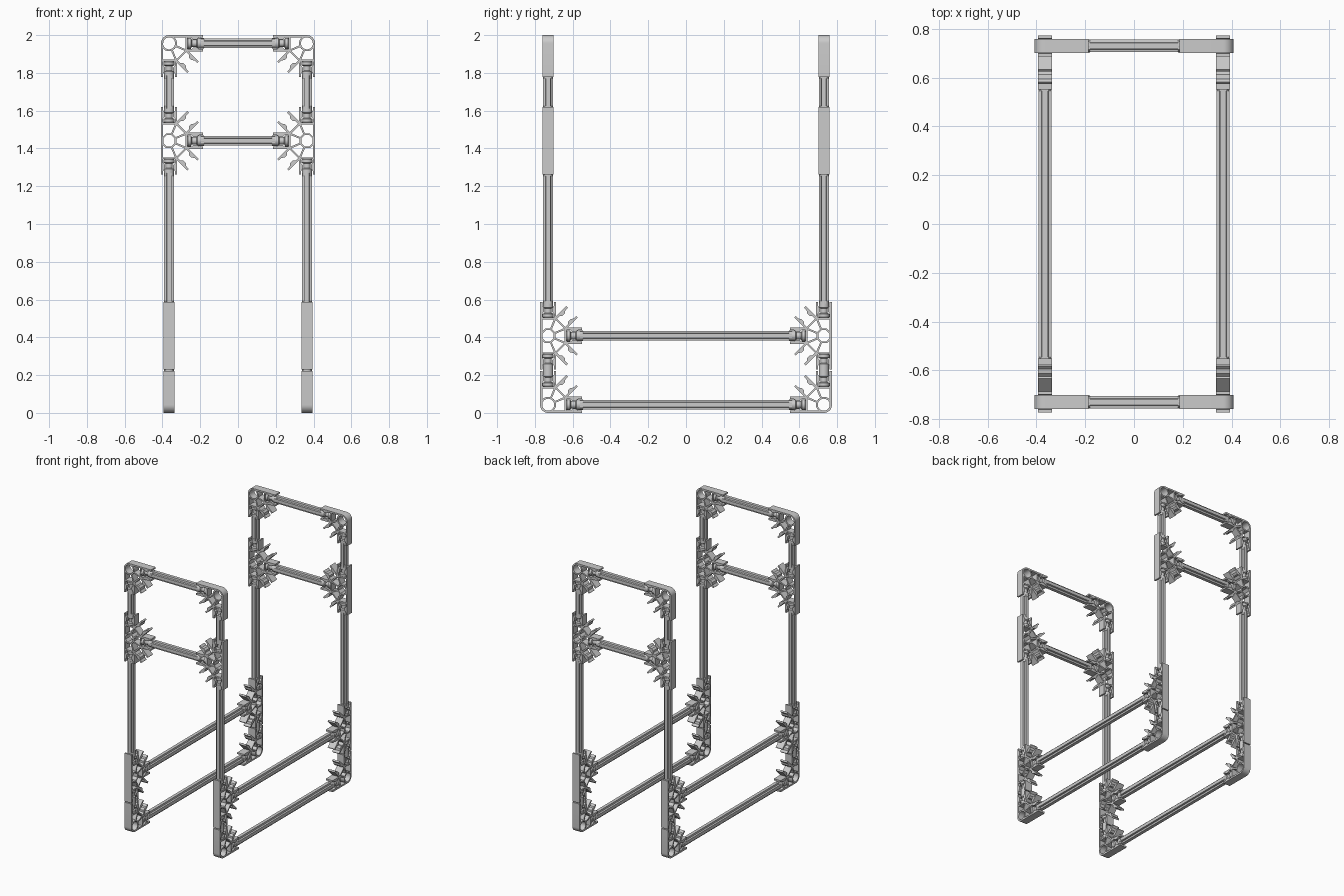
import bpy, bmesh, math
from mathutils import Vector, Matrix

if "Cube" in bpy.data.objects:
    bpy.data.objects.remove(bpy.data.objects["Cube"])

S = 0.365                      # hub spacing unit
R2 = math.sqrt(2)
X, Y = S, 2 * S
Z0 = 0.043
Z1, Z2, Z3 = Z0 + S, Z0 + S + 2 * R2 * S, Z0 + S + 3 * R2 * S
DEPTH = 0.0285                 # half depth of a connector
T = 0.006                      # half thickness of its walls
APO, OFF, TIP = 0.092, 0.037, 0.179


def prism(bm, pts, h):
    """Extrude a flat outline to z = -h..h."""
    a = [bm.verts.new((p[0], p[1], -h)) for p in pts]
    b = [bm.verts.new((p[0], p[1], h)) for p in pts]
    n = len(pts)
    bm.faces.new(a[::-1])
    bm.faces.new(b)
    for i in range(n):
        j = (i + 1) % n
        bm.faces.new((a[i], a[j], b[j], b[i]))


def strip(bm, p, q, t, h):
    """Straight wall between two points."""
    p, q = Vector(p), Vector(q)
    d = (q - p).normalized()
    n = Vector((-d.y, d.x)) * t
    prism(bm, [p - n, q - n, q + n, p + n], h)


def ring(bm, ro, ri, n, turn, h):
    """Open tube wall of n sides."""
    loops = []
    for r, z in ((ro, -h), (ro, h), (ri, h), (ri, -h)):
        loops.append([bm.verts.new((r * math.cos(turn + i * math.tau / n),
                                    r * math.sin(turn + i * math.tau / n), z)) for i in range(n)])
    for k in range(4):
        a, b = loops[k], loops[(k + 1) % 4]
        for i in range(n):
            j = (i + 1) % n
            bm.faces.new((a[i], a[j], b[j], b[i]))


def polar(r, deg):
    a = math.radians(deg)
    return Vector((r * math.cos(a), r * math.sin(a)))


def finish(bm, name, matrix):
    bm.transform(matrix)
    bmesh.ops.recalc_face_normals(bm, faces=bm.faces)
    me = bpy.data.meshes.new(name)
    bm.to_mesh(me)
    bm.free()
    ob = bpy.data.objects.new(name, me)
    bpy.context.collection.objects.link(ob)
    bpy.ops.object.select_all(action='DESELECT')
    ob.select_set(True)
    bpy.context.view_layer.objects.active = ob
    bpy.ops.object.shade_smooth_by_angle(angle=math.radians(30))
    return ob


def connector(name, centre, u, v, corner):
    """Clip connector lying in the plane of u (inward) and v."""
    bm = bmesh.new()
    clips = (0, 45, 90) if corner else (-90, -45, 0, 45, 90)
    rv = APO / math.cos(math.pi / 8)
    # hub
    if corner:
        ring(bm, 0.042, 0.032, 24, 0, DEPTH)
    else:
        ring(bm, 0.042, 0.032, 8, math.pi / 8, DEPTH)
    # outer wall
    if corner:
        arc = [180 + 90 * i / 8 for i in range(9)]
        o, i_ = OFF + T, OFF - T
        outline = ([Vector((-o, TIP))] + [polar(o, a) for a in arc] + [Vector((TIP, -o)), Vector((TIP, -i_))]
                   + [polar(i_, a) for a in reversed(arc)] + [Vector((-i_, TIP))])
        prism(bm, outline, DEPTH)
    else:
        strip(bm, (-OFF, -TIP), (-OFF, TIP), T, DEPTH)
    # spokes between the clips
    for a in clips[:-1]:
        strip(bm, polar(0.037, a + 22.5), polar(rv, a + 22.5), 0.005, DEPTH - 0.002)
    for a in clips:
        # slot floor
        strip(bm, polar(rv, a - 22.5), polar(rv, a + 22.5), 0.005, DEPTH - 0.001)
        # two gripping prongs, each with an inner bump
        d = polar(1, a)
        n = Vector((-d.y, d.x))
        for s in (-1, 1):
            prof = [(APO - 0.004, OFF + T), (TIP, OFF + T), (TIP, OFF - T), (0.160, OFF - T),
                    (0.146, 0.021), (0.128, 0.021), (0.118, OFF - T), (APO - 0.004, OFF - T)]
            prism(bm, [d * p + n * (q * s) for p, q in prof], DEPTH - 0.0005)
    w = u.cross(v)
    m = Matrix((u, v, w)).transposed().to_4x4()
    finish(bm, name, Matrix.Translation(centre) @ m)


def rod(name, a, b):
    """Ribbed rod with knobbed ends between two hub centres."""
    a, b = Vector(a), Vector(b)
    L = (b - a).length
    bm = bmesh.new()
    N = 16
    end = min(0.185, L / 2 + 0.001)
    prof = [(0.095, 0.024), (0.099, 0.029), (0.116, 0.029), (0.121, 0.019),
            (0.145, 0.019), (0.150, 0.027), (end, 0.027)]
    for side in (-1, 1):
        loops = [[bm.verts.new((r * math.cos(i * math.tau / N), r * math.sin(i * math.tau / N),
                                side * (L / 2 - d))) for i in range(N)] for d, r in prof]
        for p, q in zip(loops, loops[1:]):
            for i in range(N):
                j = (i + 1) % N
                bm.faces.new((p[i], p[j], q[j], q[i]))
        bm.faces.new(loops[0])
        bm.faces.new(loops[-1])
    # grooved body with a cross section
    if L > 0.4:
        g, r = 0.012, 0.026
        quarter = [Vector((r, -g)), Vector((r, g)), Vector((0.014, 0.014))]
        section = []
        for k in range(4):
            c, s = math.cos(k * math.pi / 2), math.sin(k * math.pi / 2)
            section += [(p.x * c - p.y * s, p.x * s + p.y * c) for p in quarter]
        prism(bm, section, L / 2 - 0.17)
    rot = (b - a).to_track_quat('Z', 'Y').to_matrix().to_4x4()
    finish(bm, name, Matrix.Translation((a + b) / 2) @ rot)


UP = Vector((0, 0, 1))
for sy in (-1, 1):
    for sx in (-1, 1):
        ux, uy = Vector((-sx, 0, 0)), Vector((0, -sy, 0))
        x, y = sx * X, sy * Y
        # end frames: connectors facing along x
        connector("upper_corner_connector", (x, y, Z3), ux, -UP, True)
        connector("upper_side_connector", (x, y, Z2), ux, UP, False)
        # base frames: connectors facing along y
        connector("lower_side_connector", (x, y, Z1), uy, UP, False)
        connector("base_corner_connector", (x, y, Z0), uy, UP, True)
        # uprights
        rod("base_upright_rod", (x, y, Z0), (x, y, Z1))
        rod("long_upright_rod", (x, y, Z1), (x, y, Z2))
        rod("top_upright_rod", (x, y, Z2), (x, y, Z3))

# cross rods
for z in (Z2, Z3):
    for sy in (-1, 1):
        rod("cross_rod", (-X, sy * Y, z), (X, sy * Y, z))
# long base rods
for z in (Z0, Z1):
    for sx in (-1, 1):
        rod("base_rod", (sx * X, -Y, z), (sx * X, Y, z))
